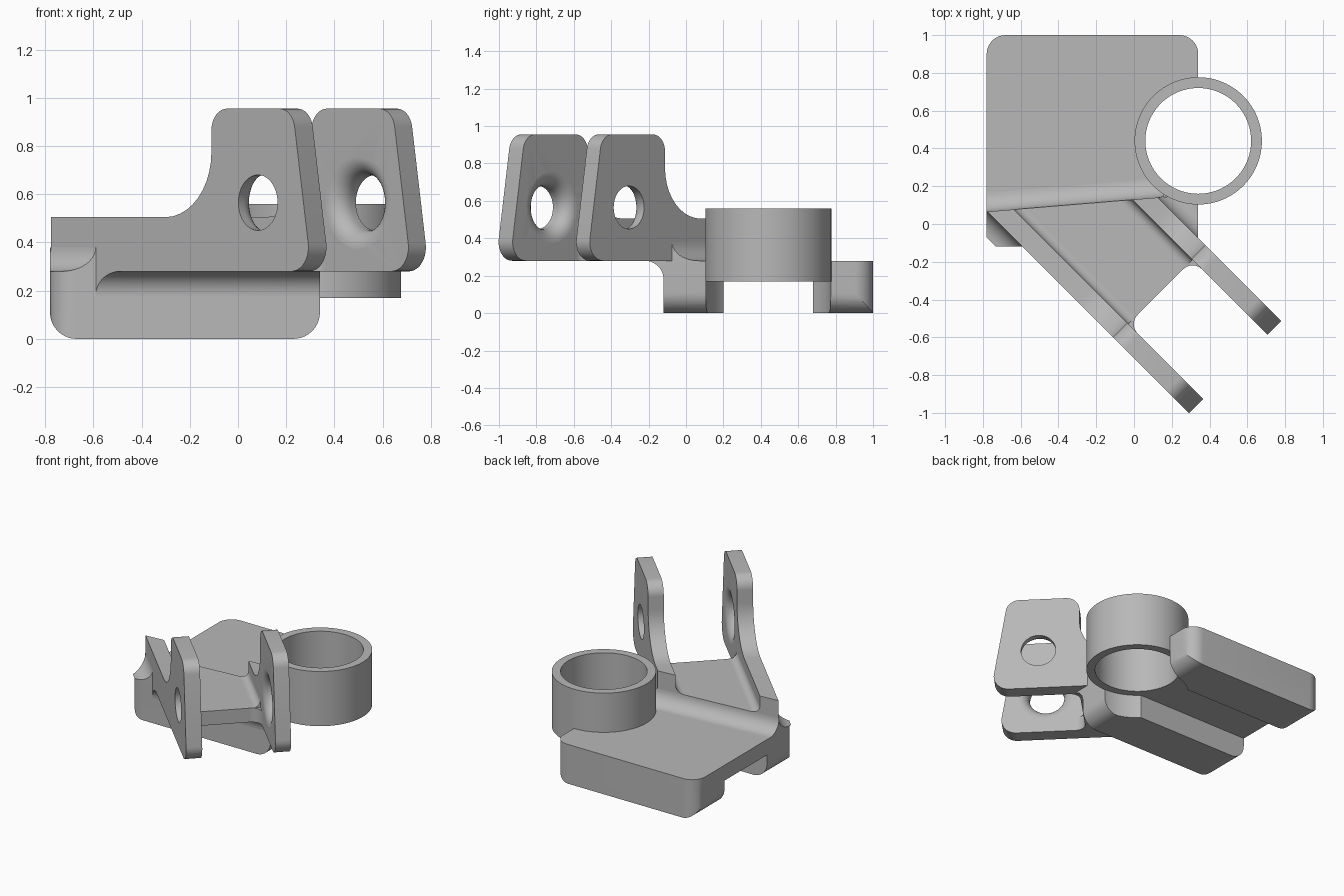
import bpy, bmesh, math
from mathutils import Vector, Matrix

if "Cube" in bpy.data.objects:
    bpy.data.objects.remove(bpy.data.objects["Cube"])

grey = bpy.data.materials.new("plain grey")
grey.use_nodes = True
grey.diffuse_color = (0.48, 0.48, 0.48, 1)
grey.node_tree.nodes["Principled BSDF"].inputs["Base Color"].default_value = grey.diffuse_color

Z = Vector((0, 0, 1))
ALONG = Vector((1, -1, 0)).normalized()    # direction the arms point
ACROSS = Vector((1, 1, 0)).normalized()    # from left arm face to right arm face
RING = Vector((0.34, 0.44, 0))
R_OUT, R_IN = 0.337, 0.28
FLOOR, TOP, WEB = 0.17, 0.28, 0.38         # channel ceiling, base top, web top


def rounded(corners, steps=10):
    """Turn (x, y, radius) corners into a filleted outline."""
    out = []
    for i, (x, y, r) in enumerate(corners):
        p = Vector((x, y))
        if r == 0:
            out.append(p)
            continue
        a = (Vector(corners[i - 1][:2]) - p).normalized()
        b = (Vector(corners[(i + 1) % len(corners)][:2]) - p).normalized()
        half = a.angle(b) / 2
        centre = p + (a + b).normalized() * r / math.sin(half)
        start = p + a * r / math.tan(half) - centre
        turn = start.angle_signed(p + b * r / math.tan(half) - centre)
        for k in range(steps + 1):
            out.append(centre + Matrix.Rotation(-turn * k / steps, 2) @ start)
    return out


def finish(name, bm):
    bmesh.ops.recalc_face_normals(bm, faces=bm.faces)
    mesh = bpy.data.meshes.new(name)
    bm.to_mesh(mesh)
    bm.free()
    mesh.materials.append(grey)
    ob = bpy.data.objects.new(name, mesh)
    bpy.context.collection.objects.link(ob)
    return ob


def prism(name, outline, origin, u, v, push, clips=()):
    """Extrude an outline lying in the u-v plane, then trim it with planes."""
    bm = bmesh.new()
    face = bm.faces.new([bm.verts.new(origin + u * p[0] + v * p[1]) for p in outline])
    ext = bmesh.ops.extrude_face_region(bm, geom=[face])["geom"]
    bmesh.ops.translate(bm, vec=push, verts=[g for g in ext if isinstance(g, bmesh.types.BMVert)])
    bmesh.ops.recalc_face_normals(bm, faces=bm.faces)
    for point, normal in clips:
        cut = bmesh.ops.bisect_plane(bm, geom=bm.verts[:] + bm.edges[:] + bm.faces[:],
                                     plane_co=point, plane_no=normal, clear_outer=True)
        edges = [g for g in cut["geom_cut"] if isinstance(g, bmesh.types.BMEdge)]
        bmesh.ops.holes_fill(bm, edges=edges, sides=0)
    return finish(name, bm)


def fillet(name, start, end, out, up, r, clips=()):
    """Concave quarter-round strip running from start to end."""
    arc = [(r - r * math.sin(t), r - r * math.cos(t))
           for t in (math.pi / 2 * k / 10 for k in range(11))]
    return prism(name, [(0, 0)] + arc, start, out, up, end - start, clips)


def lathe(name, profile, origin, axis, steps=64):
    """Closed solid from (radius, distance along axis) points."""
    bm = bmesh.new()
    side = axis.orthogonal().normalized()
    rings = []
    for r, d in profile:
        rings.append([bm.verts.new(origin + axis * d + Matrix.Rotation(math.tau * k / steps, 3, axis) @ side * r)
                      for k in range(steps)])
    for a, b in zip(rings, rings[1:]):
        for k in range(steps):
            n = (k + 1) % steps
            bm.faces.new((a[k], a[n], b[n], b[k]))
    bm.faces.new(rings[0])
    bm.faces.new(rings[-1])
    return finish(name, bm)


def cut(ob, tool, operation="DIFFERENCE", keep=False):
    mod = ob.modifiers.new("cut", "BOOLEAN")
    mod.operation, mod.object, mod.solver = operation, tool, "EXACT"
    bpy.context.view_layer.objects.active = ob
    bpy.ops.object.modifier_apply(modifier=mod.name)
    if not keep:
        bpy.data.objects.remove(tool)


def at(total, along, z=0):
    """Point where x + y = total and x - y = along."""
    return Vector(((total + along) / 2, (total - along) / 2, z))


X, Y = Vector((1, 0, 0)), Vector((0, 1, 0))
O = Vector((0, 0, 0))
LEFT_OUT, LEFT_IN, RIGHT_IN, RIGHT_OUT = -0.71, -0.56, 0.12, 0.265
ridge_a, ridge_b = Vector((-0.78, 0.065, 0)), Vector((0.16, 0.143, 0))
ridge_dir = (ridge_b - ridge_a).normalized()
ridge_out = Z.cross(ridge_dir)
ridge = (ridge_a, ridge_out)
left_side, right_side = (X * -0.78, -X), (X * 0.34, X)
front_side = (Y * -0.12, -Y)

# Base block: rounded plan, rounded lower ends, channel underneath
base = prism("base_block", rounded([(-0.78, -0.12, 0.1), (0.34, -0.12, 0), (0.34, 1, 0.1), (-0.78, 1, 0.1)]),
             O, X, Y, Z * TOP)
cut(base, prism("end_tool", rounded([(-0.78, 0, 0.11), (0.34, 0, 0.11), (0.34, 0.5, 0), (-0.78, 0.5, 0)]),
                Y * -0.5, X, Z, Y * 2), "INTERSECT")
cut(base, prism("channel_tool", [(0.2, -0.1), (0.68, -0.1), (0.68, FLOOR), (0.2, FLOOR)],
                -X, Y, Z, X * 2))

# Ring socket
ring = lathe("ring_socket", [(R_OUT, FLOOR), (R_OUT, 0.56)], RING, Z, 96)
cut(ring, lathe("bore_tool", [(R_IN, 0), (R_IN, 1)], RING, Z, 96))
ring_tool = lathe("ring_tool", [(R_OUT - 0.003, -0.2), (R_OUT - 0.003, 1)], RING, Z, 96)
cut(base, ring_tool, keep=True)

# Web plate between the arms
web_front = 0.5
corners = [at(LEFT_OUT + 0.05, web_front), at(RIGHT_OUT - 0.05, web_front),
           ridge_a + ridge_dir * 0.88, ridge_a + ridge_dir * 0.03]
web = prism("web_plate", [c.xy for c in corners], Z * TOP, X, Y, Z * (WEB - TOP))

# Two arms with a flared pin hole opening towards the gap
profile = rounded([(-0.95, TOP, 0), (0.933, TOP, 0.1), (0.822, 0.955, 0.09),
                   (0.346, 0.955, 0.09), (0.346, 0.505, 0.27), (-0.95, 0.505, 0)])
flare = [(0.19, -0.02)] + [(0.19 - 0.075 * math.sin(t), 0.075 - 0.075 * math.cos(t))
                           for t in (math.pi / 2 * k / 8 for k in range(9))] + [(0.115, 0.2)]
for side, inner, outer in (("left", LEFT_IN, LEFT_OUT), ("right", RIGHT_IN, RIGHT_OUT)):
    away = ACROSS if outer > inner else -ACROSS
    thick = abs(outer - inner) / math.sqrt(2)
    arm = prism(side + "_arm", profile, at(inner, 0), ALONG, Z, away * thick, [ridge])
    cut(arm, lathe("hole_tool", flare, at(inner, 0.619 * math.sqrt(2), 0.565), away))
    # inner blends onto the web top and around its front edge
    fillet(side + "_inner_blend", at(inner, -1.2, WEB), at(inner, web_front, WEB), -away, Z, 0.05, [ridge])
    fillet(side + "_web_corner", at(inner, web_front, TOP), at(inner, web_front, WEB), -away, ALONG, 0.07)
    # outer blend onto the base top
    blend = fillet(side + "_outer_blend", at(outer, -1.4, TOP), at(outer, 1, TOP), away, Z, 0.1,
                   [left_side, right_side, front_side, ridge])
    if side == "right":
        cut(blend, ring_tool, keep=True)

# Blend behind the web and under its front overhang
back = fillet("back_blend", ridge_a - ridge_dir * 0.1 + Z * TOP, ridge_b + Z * TOP, ridge_out, Z, 0.1, [left_side])
cut(back, ring_tool)
fillet("front_under_blend", Vector((-0.7, -0.12, TOP)), Vector((0.34, -0.12, TOP)), -Y, -Z, 0.1,
       [(at(LEFT_OUT, 0), -ACROSS)])

# Smooth curved surfaces, keep edges crisp
bpy.ops.object.select_all(action="DESELECT")
for ob in bpy.context.collection.objects:
    if ob.type == "MESH" and grey.name in ob.data.materials:
        ob.select_set(True)
        bpy.context.view_layer.objects.active = ob
bpy.ops.object.shade_smooth_by_angle(angle=math.radians(30))
